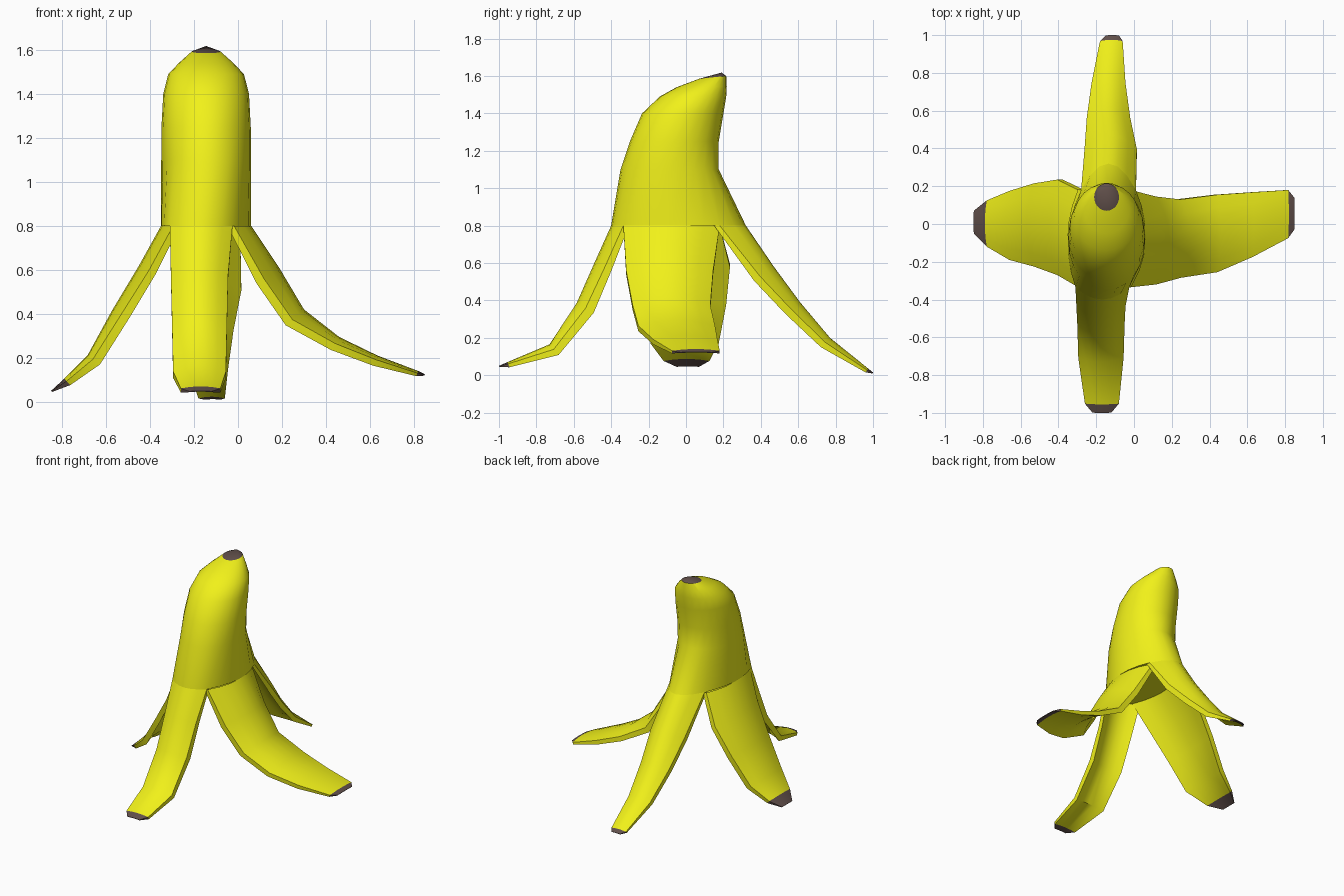
import bpy, bmesh, math
from mathutils import Vector

if "Cube" in bpy.data.objects:
    bpy.data.objects.remove(bpy.data.objects["Cube"])

N = 6        # segments across each flap, also per quarter of the body
CX = -0.145  # body centre in x


def material(name, rgb):
    m = bpy.data.materials.new(name)
    m.diffuse_color = (*rgb, 1)
    m.use_nodes = True
    m.node_tree.nodes["Principled BSDF"].inputs["Base Color"].default_value = m.diffuse_color
    return m


YELLOW = material("peel_yellow", (0.88, 0.88, 0.01))
BROWN = material("tip_brown", (0.12, 0.08, 0.07))


def finish(bm, name):
    bmesh.ops.recalc_face_normals(bm, faces=bm.faces)
    me = bpy.data.meshes.new(name)
    bm.to_mesh(me)
    bm.free()
    ob = bpy.data.objects.new(name, me)
    bpy.context.collection.objects.link(ob)
    me.materials.append(YELLOW)
    me.materials.append(BROWN)
    bpy.ops.object.select_all(action='DESELECT')
    ob.select_set(True)
    bpy.context.view_layer.objects.active = ob
    bpy.ops.object.shade_smooth_by_angle(angle=math.radians(35))
    return ob


def bridge(bm, a, b, mat=0):
    n = len(a)
    for i in range(n):
        f = bm.faces.new((a[i], a[(i + 1) % n], b[(i + 1) % n], b[i]))
        f.material_index = mat


# Body: split ring at the bottom (four arcs between the notches), ovals above
corners = [(-0.31, -0.335), (-0.025, -0.335), (0.01, 0.18), (-0.28, 0.18)]
middles = [(1, -0.40), (0, 0.06), (1, 0.32), (0, -0.35)]  # (axis, reach)
base = []
for q in range(4):
    p, r = Vector(corners[q]), Vector(corners[(q + 1) % 4])
    axis, reach = middles[q]
    for i in range(N):
        t = i / N
        v = p.lerp(r, t)
        k = 1 - (2 * t - 1) ** 2
        v[axis] += (reach - (p[axis] + r[axis]) / 2) * k
        base.append((v.x, v.y, 0.8))

# y front, y back, z front, z back, half width
ovals = [(-0.35, 0.175, 1.10, 1.10, 0.204), (-0.30, 0.175, 1.25, 1.25, 0.203),
         (-0.235, 0.20, 1.40, 1.40, 0.195), (-0.14, 0.215, 1.49, 1.49, 0.172),
         (-0.05, 0.218, 1.54, 1.545, 0.122), (0.07, 0.215, 1.585, 1.60, 0.066)]
bm = bmesh.new()
rings = [[bm.verts.new(c) for c in base]]
for yf, yb, zf, zb, hx in ovals:
    ring = []
    for i in range(4 * N):
        a = math.radians(-135) + i * math.tau / (4 * N)
        s = (math.sin(a) + 1) / 2
        ring.append(bm.verts.new((CX + hx * math.cos(a), yf + (yb - yf) * s, zf + (zb - zf) * s)))
    rings.append(ring)
for a, b in zip(rings, rings[1:]):
    bridge(bm, a, b)
bm.faces.new(rings[0])
apex = bm.verts.new((CX, 0.19, 1.618))
for i in range(4 * N):
    bm.faces.new((rings[-1][i], rings[-1][(i + 1) % (4 * N)], apex)).material_index = 1
finish(bm, "banana_body")


# Flaps: curved strips; each row is reach, z, bulge, thickness, side low, side high
def flap(name, axis, sign, rows):
    bm = bmesh.new()
    sections = []
    for j, (r, z, bulge, thick, lo, hi) in enumerate(rows):
        if j == 0:
            nr, nz = -1, 0
        else:
            p, q = rows[j - 1], rows[min(j + 1, len(rows) - 1)]
            d = Vector((q[0] - p[0], q[1] - p[1])).normalized()
            nr, nz = d.y, -d.x
        outer, inner = [], []
        for i in range(N + 1):
            t = i / N
            for row, extra in ((outer, 0), (inner, thick)):
                off = bulge * (2 * t - 1) ** 2 + extra
                out, side = sign * (r + nr * off), lo + (hi - lo) * t
                zz = max(0, z + nz * off)
                row.append(bm.verts.new((out, side, zz) if axis == 0 else (side, out, zz)))
        sections.append(outer + inner[::-1])
    last = len(sections) - 2
    for j in range(last + 1):
        bridge(bm, sections[j], sections[j + 1], int(j == last))
    bm.faces.new(sections[-1]).material_index = 1
    finish(bm, name)


flap("front_flap", 1, -1, [
    (0.40, 0.80, 0.065, 0.03, -0.31, -0.025), (0.49, 0.60, 0.06, 0.04, -0.305, -0.045),
    (0.585, 0.385, 0.055, 0.05, -0.30, -0.05), (0.73, 0.165, 0.035, 0.04, -0.295, -0.055),
    (0.955, 0.07, 0.01, 0.02, -0.26, -0.08), (1.0, 0.05, 0.003, 0.004, -0.22, -0.12)])
flap("back_flap", 1, 1, [
    (0.32, 0.80, 0.14, 0.03, -0.28, 0.01), (0.47, 0.58, 0.09, 0.04, -0.262, 0.015),
    (0.61, 0.39, 0.06, 0.04, -0.25, -0.02), (0.77, 0.20, 0.035, 0.035, -0.225, -0.045),
    (0.975, 0.035, 0.01, 0.015, -0.18, -0.06), (1.0, 0.015, 0.003, 0.004, -0.15, -0.08)])
flap("left_flap", 0, -1, [
    (0.35, 0.80, 0.055, 0.03, -0.335, 0.18), (0.45, 0.62, 0.05, 0.035, -0.27, 0.235),
    (0.57, 0.42, 0.045, 0.04, -0.225, 0.215), (0.685, 0.21, 0.03, 0.04, -0.19, 0.175),
    (0.79, 0.105, 0.015, 0.025, -0.12, 0.125), (0.85, 0.05, 0.003, 0.004, -0.05, 0.07)])
flap("right_flap", 0, 1, [
    (0.06, 0.80, 0.078, 0.03, -0.335, 0.18), (0.19, 0.605, 0.085, 0.04, -0.32, 0.145),
    (0.30, 0.42, 0.07, 0.04, -0.285, 0.13), (0.46, 0.295, 0.035, 0.035, -0.255, 0.155),
    (0.635, 0.21, 0.02, 0.03, -0.175, 0.168), (0.82, 0.14, 0.01, 0.015, -0.075, 0.18),
    (0.85, 0.125, 0.003, 0.004, -0.03, 0.14)])
